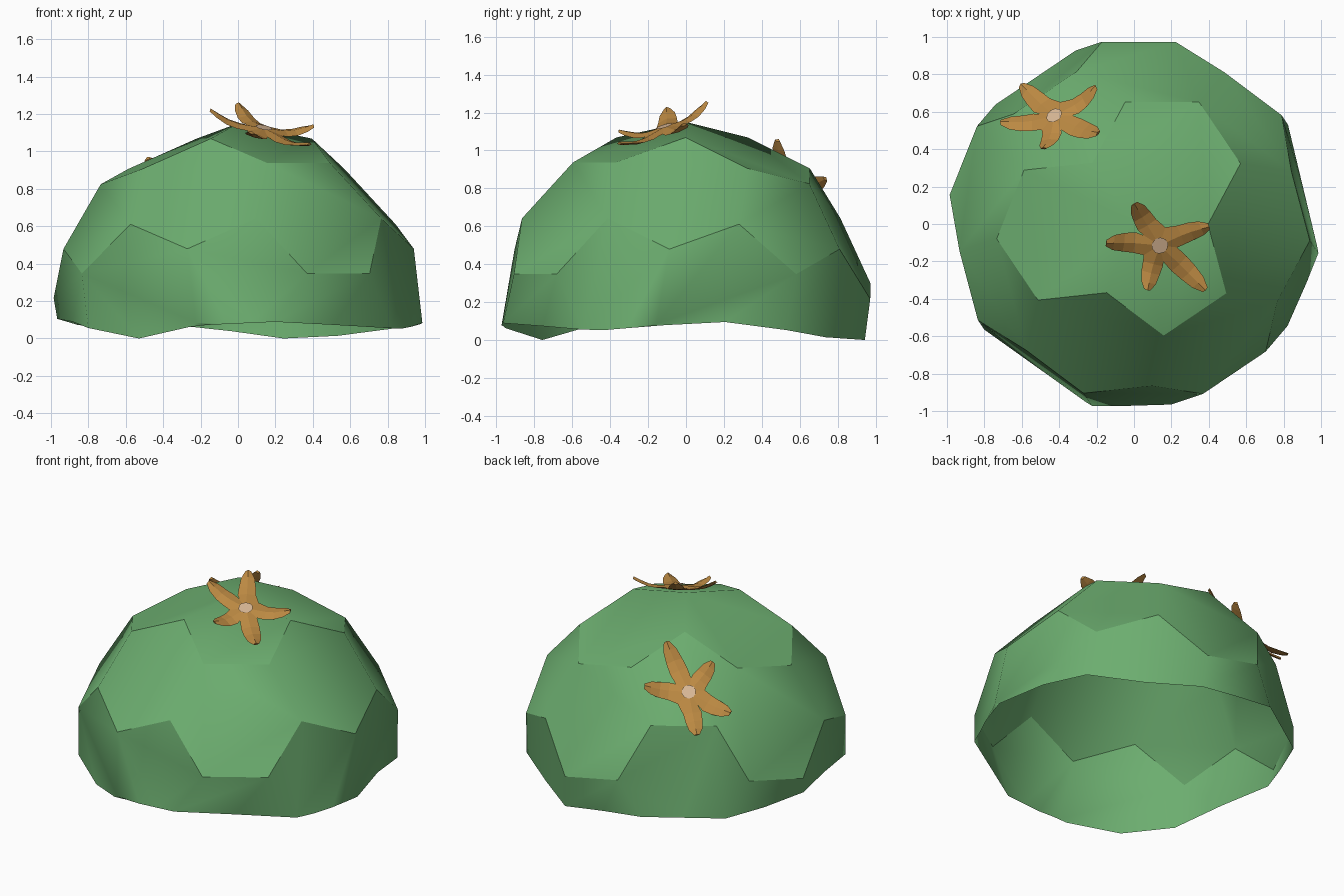
import bpy, bmesh, math
from itertools import product
from mathutils import Vector

if "Cube" in bpy.data.objects:
    bpy.data.objects.remove(bpy.data.objects["Cube"])

PHI = (1 + 5 ** 0.5) / 2
CZ = 0.15                                   # height of the ball centre
AZ = math.radians(-56)                      # heading of the mirror plane
U = Vector((math.cos(AZ), math.sin(AZ), 0))
V = Vector((-U.y, U.x, 0))
Z = Vector((0, 0, 1))


def material(name, rgb):
    m = bpy.data.materials.new(name)
    m.diffuse_color = (*rgb, 1)
    m.use_nodes = True
    m.node_tree.nodes["Principled BSDF"].inputs["Base Color"].default_value = m.diffuse_color
    return m


def finish(bm, name, *mats):
    me = bpy.data.meshes.new(name)
    bm.to_mesh(me)
    bm.free()
    ob = bpy.data.objects.new(name, me)
    bpy.context.collection.objects.link(ob)
    for m in mats:
        me.materials.append(m)
    return ob


green = material("green", (0.15, 0.42, 0.16))
orange = material("orange", (0.5, 0.25, 0.055))
pale = material("pale", (0.68, 0.47, 0.3))

# Dome: football-patterned ball, tilted so one corner points straight up
tilt = math.atan(1 / (3 * PHI))
scale = 1 / math.sqrt(9 * PHI + 10)
points = set()
for base in ((0, 1, 3 * PHI), (1, 2 + PHI, 2 * PHI), (PHI, 2, 2 * PHI + 1)):
    for k in range(3):
        tri = base[k:] + base[:k]
        for s in product((1, -1), repeat=3):
            points.add(tuple(a * b + 0.0 for a, b in zip(tri, s)))
bm = bmesh.new()
for p, v, q in sorted(points):
    u = q * math.cos(tilt) - p * math.sin(tilt)
    z = p * math.cos(tilt) + q * math.sin(tilt)
    bm.verts.new((U * u + V * v + Z * z) * scale + Z * CZ)
bmesh.ops.convex_hull(bm, input=bm.verts[:])
bmesh.ops.dissolve_limit(bm, angle_limit=0.1, verts=bm.verts[:], edges=bm.edges[:])

# Crisp creases between the cap, middle ring and lower ring
top = max(bm.verts, key=lambda w: w.co.z)
cap = set(top.link_faces)
ring = {f for c in cap for e in c.edges for f in e.link_faces} - cap
for f in bm.faces:
    f.smooth = True
for e in bm.edges:
    levels = {0 if f in cap else 1 if f in ring else 2 for f in e.link_faces}
    e.smooth = len(levels) == 1

# Open, wavy rim
bmesh.ops.bisect_plane(bm, geom=bm.verts[:] + bm.edges[:] + bm.faces[:],
                       plane_co=(0, 0, 0.05), plane_no=(0, 0, 1), clear_inner=True)
rim = [e for e in bm.edges if e.is_boundary]
bmesh.ops.subdivide_edges(bm, edges=rim, cuts=1)
wave = [(-9, .075), (10, .1), (27, .07), (40, .03), (67, 0), (76, 0), (105, .07), (150, .06),
        (175, .11), (212, .07), (228, 0), (238, 0), (257, .07), (283, .09), (332, .05), (351, .075)]
for w in {w for e in bm.edges if e.is_boundary for w in e.verts}:
    a = math.degrees(math.atan2(w.co.y, w.co.x))
    if a < -9:
        a += 360
    for (a0, z0), (a1, z1) in zip(wave, wave[1:]):
        if a0 <= a <= a1:
            w.co.z = z0 + (z1 - z0) * (a - a0) / (a1 - a0)
finish(bm, "dome_shell", green)


# Starfish: five ridged arms with upturned tips, lying on a sloping face
def starfish(name, anchor, slope, centre, tips):
    n = (Z - U * slope).normalized()

    def on_face(x, y, lift=0.0):
        x, y = x - lift * n.x, y - lift * n.y
        u = x * U.x + y * U.y
        return Vector((x, y, anchor[1] + slope * (u - anchor[0]))) + n * lift

    bm = bmesh.new()
    c = on_face(*centre, 0.02)
    dirs = []
    for x, y in tips:
        d = on_face(x, y, 0.06) - c
        dirs.append(d - n * d.dot(n))
    hub = bm.verts.new(c + n * 0.015)
    under = bm.verts.new(c - n * 0.02)
    count = len(dirs)
    gaps = [bm.verts.new(c + 0.1 * (dirs[i].normalized() + dirs[(i + 1) % count].normalized()).normalized())
            for i in range(count)]
    for i, d in enumerate(dirs):
        side = n.cross(d).normalized()
        left, right = gaps[i], gaps[i - 1]
        mid, low = hub, under
        for t, width, lift in ((.45, .057, -.004), (.65, .052, .004), (.85, .042, .026), (1, .018, .045)):
            o = c + d * t + n * lift
            l2, r2 = bm.verts.new(o + side * width), bm.verts.new(o - side * width)
            m2 = bm.verts.new(o + n * 0.012)
            b2 = bm.verts.new(o - n * 0.006)
            for quad in ((mid, m2, l2, left), (right, r2, m2, mid),
                         (left, l2, b2, low), (low, b2, r2, right)):
                bm.faces.new(quad)
            left, right, mid, low = l2, r2, m2, b2
        bm.faces.new((left, mid, right, low))
    bmesh.ops.recalc_face_normals(bm, faces=bm.faces[:])
    # Pale spot in the middle
    side = n.cross(U).normalized()
    fwd = side.cross(n)
    spot = [bm.verts.new(c + n * 0.019 + 0.045 * (fwd * math.cos(a) + side * math.sin(a)))
            for a in (math.tau * k / 10 for k in range(10))]
    f = bm.faces.new(spot)
    f.normal_update()
    if f.normal.dot(n) < 0:
        f.normal_flip()
    f.material_index = 1
    finish(bm, name, orange, pale)


starfish("top_starfish", (0, 1.0 + CZ), -0.364, (.135, -.11),
         [(.40, -.01), (0, .11), (-.15, -.10), (.07, -.35), (.38, -.35)])
starfish("back_starfish", (-.396, .918 + CZ), 0.947, (-.42, .57),
         [(-.20, .73), (-.60, .74), (-.71, .54), (-.48, .40), (-.19, .48)])
